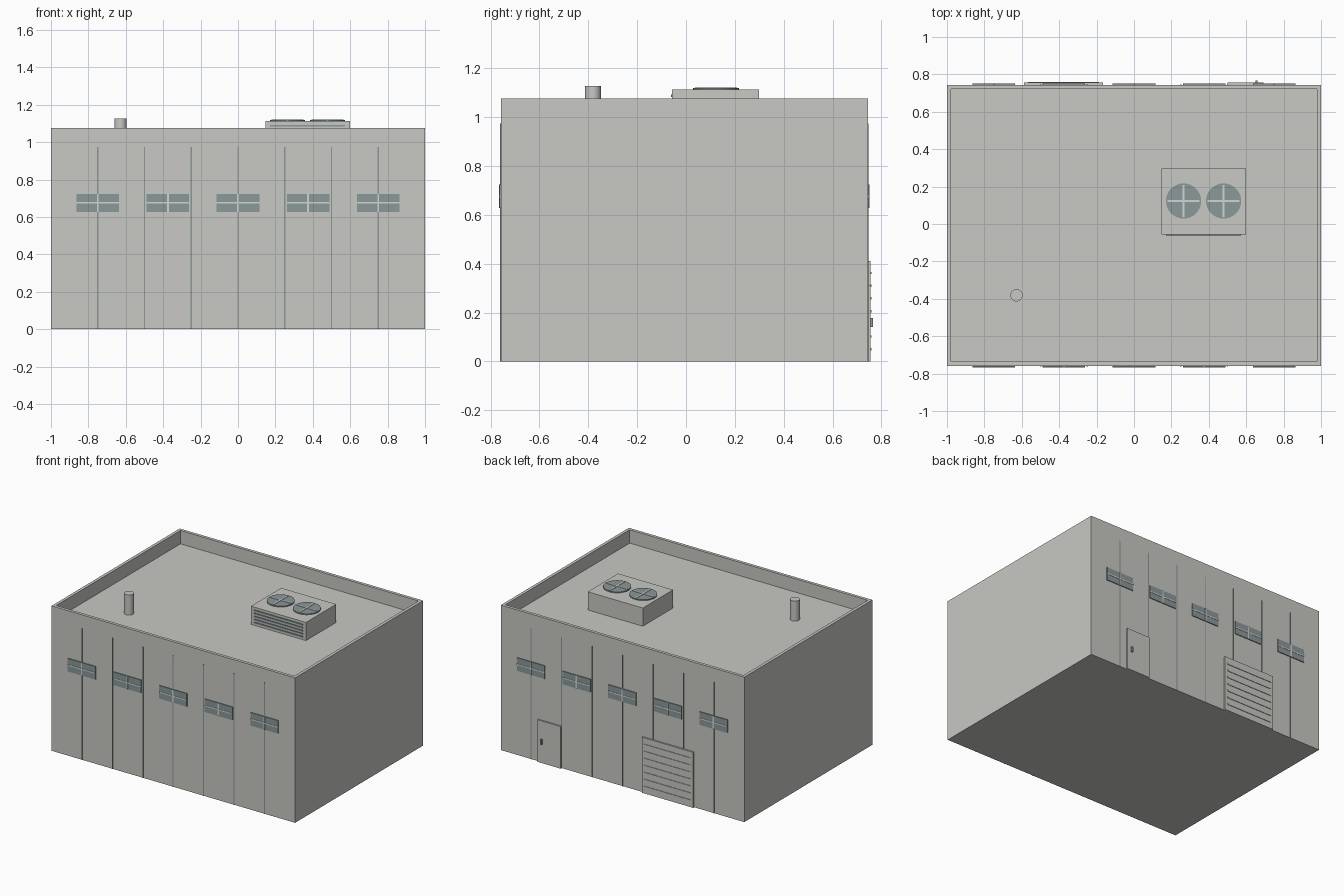
import bpy, bmesh, math
from mathutils import Matrix, Vector

if "Cube" in bpy.data.objects:
    bpy.data.objects.remove(bpy.data.objects["Cube"])


def material(name, rgb):
    m = bpy.data.materials.new(name)
    m.diffuse_color = (*rgb, 1)
    m.use_nodes = True
    m.node_tree.nodes["Principled BSDF"].inputs["Base Color"].default_value = m.diffuse_color
    return m


CONCRETE = material("concrete grey", (0.578, 0.578, 0.552))
GLASS = material("blue grey", (0.258, 0.314, 0.319))
LIGHT = material("light grey", (0.65, 0.67, 0.66))

Y0, Y1 = -0.758, 0.744      # front and back wall planes
ROOF, TOP = 0.977, 1.076    # roof deck and parapet top


def finish(bm, name, mat):
    me = bpy.data.meshes.new(name)
    bmesh.ops.recalc_face_normals(bm, faces=bm.faces)
    bm.to_mesh(me)
    bm.free()
    me.materials.append(mat)
    ob = bpy.data.objects.new(name, me)
    bpy.context.collection.objects.link(ob)
    return ob


def boxes(name, mat, spans):
    """One object from boxes given as (x0, x1, y0, y1, z0, z1)."""
    bm = bmesh.new()
    for x0, x1, y0, y1, z0, z1 in spans:
        centre = Vector(((x0 + x1) / 2, (y0 + y1) / 2, (z0 + z1) / 2))
        size = Vector((x1 - x0, abs(y1 - y0), z1 - z0))
        bmesh.ops.create_cube(bm, size=1, matrix=Matrix.Translation(centre) @ Matrix.Diagonal((*size, 1)))
    return finish(bm, name, mat)


def cylinder(name, mat, x, y, z0, z1, r, sides=32):
    bm = bmesh.new()
    bmesh.ops.create_cone(bm, cap_ends=True, segments=sides, radius1=r, radius2=r, depth=z1 - z0,
                          matrix=Matrix.Translation((x, y, (z0 + z1) / 2)))
    ob = finish(bm, name, mat)
    bpy.ops.object.select_all(action='DESELECT')
    ob.select_set(True)
    bpy.context.view_layer.objects.active = ob
    bpy.ops.object.shade_smooth_by_angle(angle=math.radians(40))
    return ob


# Building shell with sunken roof inside the parapet
bm = bmesh.new()
bmesh.ops.create_cube(bm, size=1, matrix=Matrix.Translation((0, (Y0 + Y1) / 2, TOP / 2))
                      @ Matrix.Diagonal((2, Y1 - Y0, TOP, 1)))
bm.normal_update()
top = max(bm.faces, key=lambda f: f.calc_center_median().z)
bmesh.ops.inset_region(bm, faces=[top], thickness=0.032)
rim = list(top.verts)
ret = bmesh.ops.extrude_discrete_faces(bm, faces=[top])
for v in ret["faces"][0].verts:
    v.co.z = ROOF
finish(bm, "building_shell", CONCRETE)

# Wall seams and windows on the front and back
for side, y, s in (("front", Y0, -1), ("back", Y1, 1)):
    boxes(side + "_seams", GLASS,
          [(x - 0.003, x + 0.003, y - s * 0.002, y + s * 0.003, 0, 0.973)
           for x in [i * 0.25 for i in range(-3, 4)]])
    for i in range(-2, 3):
        x = i * 0.375
        boxes(f"{side}_window_{i + 3}", GLASS, [(x - 0.114, x + 0.114, y - s * 0.002, y + s * 0.006, 0.627, 0.724)])
        boxes(f"{side}_window_bars_{i + 3}", LIGHT,
              [(x - 0.114, x + 0.114, y, y + s * 0.008, 0.671, 0.68),
               (x - 0.005, x + 0.005, y, y + s * 0.008, 0.627, 0.724)])

# Roller door with ribs
boxes("roller_door", CONCRETE, [(-0.588, -0.166, Y1 - 0.002, Y1 + 0.012, 0, 0.412)])
boxes("roller_door_ribs", CONCRETE,
      [(-0.568, -0.186, Y1, Y1 + 0.016, z, z + 0.01) for z in [0.045 + 0.052 * i for i in range(7)]])

# Side door and handle
boxes("back_door", CONCRETE, [(0.5, 0.692, Y1 - 0.002, Y1 + 0.012, 0, 0.312)])
boxes("door_handle", GLASS, [(0.649, 0.661, Y1, Y1 + 0.022, 0.14, 0.178)])

# Roof cooling unit
boxes("cooling_unit", CONCRETE, [(0.146, 0.598, -0.057, 0.298, ROOF - 0.002, 1.112)])
boxes("cooling_louvers", GLASS,
      [(0.172, 0.572, -0.062, -0.055, z, z + 0.01) for z in [0.993 + 0.0225 * i for i in range(5)]])
for n, x in enumerate((0.265, 0.479)):
    y = 0.123
    cylinder(f"fan_{n + 1}", GLASS, x, y, 1.11, 1.119, 0.094)
    boxes(f"fan_bars_{n + 1}", LIGHT,
          [(x - 0.086, x + 0.086, y - 0.005, y + 0.005, 1.115, 1.122),
           (x - 0.005, x + 0.005, y - 0.086, y + 0.086, 1.115, 1.122)])

# Roof vent pipe
cylinder("vent_pipe", CONCRETE, -0.628, -0.381, ROOF - 0.002, 1.127, 0.033, 24)
